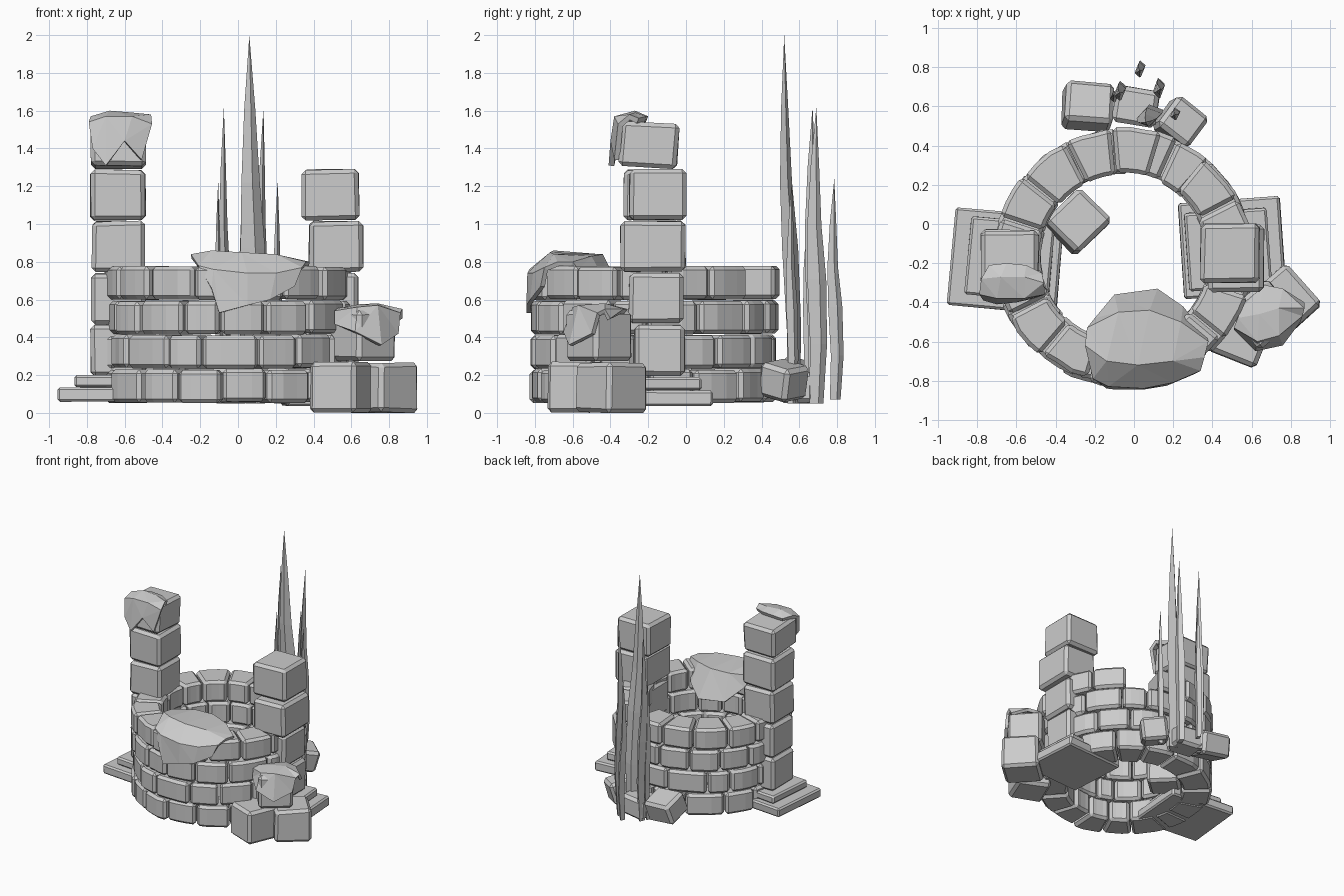
import bpy, bmesh, math, random
from mathutils import Matrix, Vector, Euler

if "Cube" in bpy.data.objects:
    bpy.data.objects.remove(bpy.data.objects["Cube"])

random.seed(4)
stone = bpy.data.materials.new("grey_stone")
stone.diffuse_color = (0.6, 0.6, 0.6, 1)
stone.use_nodes = True
stone.node_tree.nodes["Principled BSDF"].inputs["Base Color"].default_value = stone.diffuse_color
CX, CY = -0.053, -0.17          # centre of the well


def finish(bm, name):
    bmesh.ops.recalc_face_normals(bm, faces=bm.faces[:])
    me = bpy.data.meshes.new(name)
    bm.to_mesh(me)
    bm.free()
    me.materials.append(stone)
    ob = bpy.data.objects.new(name, me)
    bpy.context.collection.objects.link(ob)
    return ob


def bevel(ob, width):
    m = ob.modifiers.new("chamfer", 'BEVEL')
    m.width, m.segments, m.limit_method, m.angle_limit = width, 1, 'ANGLE', math.radians(40)


def block(name, centre, size, rot=(0, 0, 0), jitter=0.005, chamfer=0.022):
    """Chamfered, slightly uneven stone block; rotation in degrees."""
    bm = bmesh.new()
    bmesh.ops.create_cube(bm, size=1)
    for v in bm.verts:
        v.co = Vector([v.co[i] * size[i] + random.uniform(-jitter, jitter) for i in range(3)])
    mat = Matrix.Translation(centre) @ Euler([math.radians(a) for a in rot]).to_matrix().to_4x4()
    bm.transform(mat)
    bevel(finish(bm, name), chamfer)


def course(name, z0, z1, turn, uneven, gap=None, count=16):
    """One ring of wedge stones; turn in degrees, gap is a missing arc in degrees."""
    bm = bmesh.new()
    cuts = [2 * math.pi * (i + random.uniform(-uneven, uneven)) / count + math.radians(turn)
            for i in range(count)]
    cuts.append(cuts[0] + 2 * math.pi)
    for a0, a1 in zip(cuts, cuts[1:]):
        a0, a1 = a0 + 0.008, a1 - 0.008
        if gap and gap[0] < math.degrees((a0 + a1) / 2) % 360 < gap[1]:
            continue
        ro = 0.654 + random.uniform(-0.01, 0.008)
        ri = 0.43 + random.uniform(-0.008, 0.008)
        dz = random.uniform(-0.004, 0.004)
        sections = []
        for k in range(4):
            a = a0 + (a1 - a0) * k / 3
            r_out = ro + random.uniform(-0.007, 0.007)
            sections.append([bm.verts.new((CX + r * math.cos(a), CY + r * math.sin(a), z + dz))
                             for r, z in ((ri, z0), (r_out, z0), (r_out, z1), (ri, z1))])
        for s, t in zip(sections, sections[1:]):
            for j in range(4):
                bm.faces.new((s[j], s[(j + 1) % 4], t[(j + 1) % 4], t[j]))
        bm.faces.new(sections[0])
        bm.faces.new(sections[-1][::-1])
    bevel(finish(bm, name), 0.02)


def drape(name, rows, thickness):
    """Faceted slab lying over an edge, from rows of points."""
    bm = bmesh.new()
    g = [[bm.verts.new(p) for p in row] for row in rows]
    for r in range(len(g) - 1):
        for c in range(len(g[0]) - 1):
            bm.faces.new((g[r][c], g[r + 1][c], g[r + 1][c + 1], g[r][c + 1]))
    bmesh.ops.triangulate(bm, faces=bm.faces[:])
    ob = finish(bm, name)
    if sum(p.normal.z for p in ob.data.polygons) < 0:
        ob.data.flip_normals()
    s = ob.modifiers.new("thickness", 'SOLIDIFY')
    s.thickness, s.offset = thickness, -1


def blade(name, base, tip, width, depth, sway):
    """Tall tapering blade with a diamond section."""
    bm = bmesh.new()
    base, tip = Vector(base), Vector(tip)
    rings = []
    for t, w in ((0, 0.75), (0.2, 0.9), (0.42, 1), (0.6, 0.75), (0.8, 0.45)):
        c = base.lerp(tip, t) + Vector((0.5 * sway, sway, 0)) * math.sin(t * 7)
        rings.append([bm.verts.new(c + Vector((x * width * w / 2, y * depth * w / 2, 0)))
                      for x, y in ((1, 0.3), (-0.2, 1), (-1, -0.3), (0.2, -1))])
    top = bm.verts.new(tip)
    for s, t in zip(rings, rings[1:]):
        for j in range(4):
            bm.faces.new((s[j], s[(j + 1) % 4], t[(j + 1) % 4], t[j]))
    for j in range(4):
        bm.faces.new((rings[-1][j], rings[-1][(j + 1) % 4], top))
    bm.faces.new(rings[0][::-1])
    finish(bm, name)


# Round wall of four courses, the top one with a missing stone at the back
for i, z in enumerate((0.056, 0.237, 0.418, 0.6)):
    top = i == 3
    course(f"wall_course_{i + 1}", z, z + 0.175, 73 if top else 11 * i, 0.05 if top else 0.2,
           (50, 73) if top else None)

# Stepped plates under the posts
block("left_lower_plate", (-0.655, -0.19, 0.099), (0.56, 0.5, 0.077), (0, 0, -5), 0.003, 0.012)
block("left_upper_plate", (-0.635, -0.18, 0.168), (0.43, 0.4, 0.06), (0, 0, -5), 0.003, 0.012)
block("right_lower_plate", (0.5, -0.12, 0.078), (0.52, 0.49, 0.08), (0, 0, 4), 0.003, 0.012)
block("right_upper_plate", (0.48, -0.13, 0.155), (0.42, 0.4, 0.07), (0, 0, 4), 0.003, 0.012)

# Stacked posts: (x, y, width, depth), from the bottom up
left = [(-0.635, -0.17, 0.29, 0.28), (-0.635, -0.17, 0.29, 0.28), (-0.635, -0.18, 0.28, 0.3),
        (-0.635, -0.18, 0.29, 0.3)]
right = [(0.5, -0.14, 0.28, 0.27), (0.5, -0.155, 0.28, 0.29), (0.52, -0.175, 0.29, 0.34),
         (0.49, -0.15, 0.3, 0.3)]
for side, post in (("left", left), ("right", right)):
    for i, (x, y, w, d) in enumerate(post):
        block(f"{side}_post_block_{i + 1}", (x, y, 0.332 + 0.274 * i), (w, d, 0.268))
block("left_post_top", (-0.635, -0.195, 1.418), (0.29, 0.31, 0.24), (-4, 0, 0))

# Fallen blocks
block("ground_block_front", (0.545, -0.57, 0.135), (0.26, 0.26, 0.265), (0, 0, -22))
block("ground_block_side", (0.765, -0.395, 0.135), (0.28, 0.28, 0.265), (0, 0, 42))
block("stacked_block", (0.66, -0.46, 0.41), (0.26, 0.26, 0.265), (0, 0, 40))
block("well_inner_block", (-0.29, 0.01, 0.22), (0.25, 0.24, 0.23), (0, 5, 45))
block("back_left_block", (-0.235, 0.6, 0.18), (0.25, 0.22, 0.18), (-18, 6, -4))
block("back_middle_block", (0.01, 0.6, 0.135), (0.22, 0.19, 0.165), (0, 0, -8))
block("back_right_block", (0.235, 0.515, 0.17), (0.2, 0.19, 0.18), (-15, 8, -38))

# Broken slab draped over the front rim
drape("front_slab", [
    [(-.2, -.48, .74), (-.1, -.36, .64), (.12, -.33, .62), (.25, -.42, .68), (.37, -.57, .76)],
    [(-.24, -.53, .83), (-.08, -.45, .84), (.08, -.44, .84), (.24, -.5, .83), (.38, -.6, .8)],
    [(-.25, -.62, .84), (-.14, -.7, .86), (.02, -.72, .85), (.2, -.7, .84), (.36, -.68, .8)],
    [(-.21, -.79, .78), (-.13, -.83, .76), (.05, -.84, .74), (.2, -.81, .74), (.34, -.75, .77)],
    [(-.14, -.84, .66), (-.1, -.845, .53), (.05, -.845, .57), (.17, -.825, .6), (.3, -.77, .67)],
], 0.025)

# Slab over the top of the left post
drape("left_post_slab", [
    [(-.74, -.21, 1.56), (-.65, -.2, 1.57), (-.55, -.21, 1.57), (-.47, -.25, 1.56)],
    [(-.78, -.28, 1.57), (-.68, -.27, 1.6), (-.56, -.27, 1.59), (-.46, -.3, 1.58)],
    [(-.79, -.36, 1.54), (-.7, -.38, 1.57), (-.56, -.38, 1.57), (-.455, -.36, 1.53)],
    [(-.77, -.39, 1.4), (-.7, -.41, 1.31), (-.6, -.4, 1.44), (-.51, -.38, 1.34)],
], 0.03)

# Slab over the stacked block
drape("stacked_block_slab", [
    [(.56, -.42, .55), (.66, -.31, .55), (.76, -.33, .55), (.87, -.4, .5)],
    [(.53, -.48, .555), (.64, -.46, .575), (.74, -.43, .58), (.87, -.43, .55)],
    [(.51, -.53, .54), (.63, -.6, .56), (.74, -.57, .57), (.86, -.47, .53)],
    [(.51, -.54, .47), (.62, -.65, .43), (.76, -.62, .36), (.85, -.5, .42)],
], 0.025)

# Tall blades behind the wall
blade("tall_blade", (0.09, 0.57, 0.05), (0.06, 0.52, 2.0), 0.13, 0.085, 0.012)
blade("left_blade", (-0.07, 0.68, 0.05), (-0.075, 0.67, 1.62), 0.06, 0.09, 0.012)
blade("right_blade", (0.12, 0.69, 0.05), (0.135, 0.69, 1.62), 0.06, 0.1, 0.012)
blade("rear_blade", (0.03, 0.79, 0.07), (0.03, 0.785, 1.24), 0.05, 0.075, 0.012)
blade("short_left_blade", (-0.1, 0.64, 0.05), (-0.105, 0.66, 1.23), 0.04, 0.06, 0.008)
blade("short_right_blade", (0.21, 0.56, 0.05), (0.21, 0.56, 1.23), 0.05, 0.06, 0.008)
